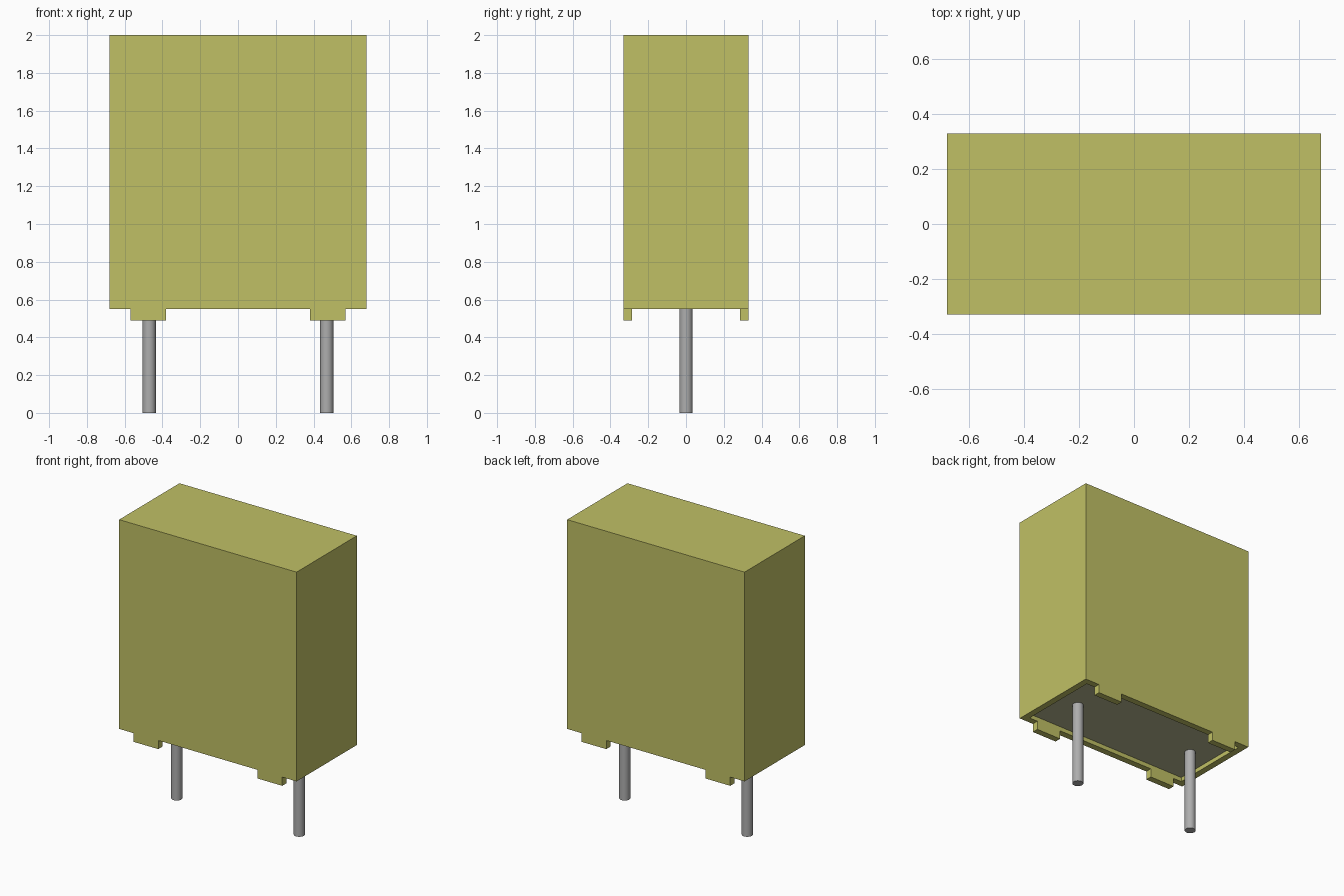
import bpy
import bmesh
import math
from mathutils import Matrix, Vector

cube = bpy.data.objects.get("Cube")
if cube:
    bpy.data.objects.remove(cube, do_unlink=True)

HALF_X, HALF_Y = 0.68, 0.33
BASE_Z, TOP_Z = 0.55, 2.0
WALL, RECESS = 0.045, 0.03
PIN_X, PIN_R = 0.47, 0.035


def make_material(name, color):
    mat = bpy.data.materials.new(name)
    mat.use_nodes = True
    mat.diffuse_color = color
    bsdf = next(n for n in mat.node_tree.nodes if n.type == "BSDF_PRINCIPLED")
    bsdf.inputs["Base Color"].default_value = color
    return mat


def add_box(bm, low, high):
    low, high = Vector(low), Vector(high)
    matrix = Matrix.Translation((low + high) / 2) @ Matrix.Diagonal((*(high - low), 1))
    bmesh.ops.create_cube(bm, size=1, matrix=matrix)


def finish(bm, name, *materials):
    mesh = bpy.data.meshes.new(name)
    bm.to_mesh(mesh)
    bm.free()
    for mat in materials:
        mesh.materials.append(mat)
    obj = bpy.data.objects.new(name, mesh)
    bpy.context.collection.objects.link(obj)
    return obj


yellow = make_material("olive yellow case", (0.53, 0.53, 0.13, 1))
filler = make_material("pale grey filler", (0.47, 0.47, 0.28, 1))
metal = make_material("grey metal", (0.42, 0.42, 0.42, 1))

# Case with a shallow filled recess underneath
bm = bmesh.new()
add_box(bm, (-HALF_X, -HALF_Y, BASE_Z), (HALF_X, HALF_Y, TOP_Z))
bm.normal_update()
floor = min(bm.faces, key=lambda f: f.calc_center_median().z)
bmesh.ops.inset_region(bm, faces=[floor], thickness=WALL, use_even_offset=True)
bmesh.ops.inset_individual(bm, faces=[floor], thickness=0, depth=-RECESS)
floor.material_index = 1
finish(bm, "case", yellow, filler)

for side, sx in (("left", 1), ("right", -1)):
    # Standoff feet under the long walls
    for end, sy in (("front", -1), ("back", 1)):
        bm = bmesh.new()
        xs = sorted((sx * 0.38, sx * 0.57))
        ys = sorted((sy * (HALF_Y - WALL), sy * HALF_Y))
        add_box(bm, (xs[0], ys[0], 0.49), (xs[1], ys[1], BASE_Z))
        finish(bm, f"{end}_{side}_foot", yellow)

    # Round lead
    bm = bmesh.new()
    height = BASE_Z + RECESS
    bmesh.ops.create_cone(bm, cap_ends=True, segments=32, radius1=PIN_R, radius2=PIN_R,
                          depth=height, matrix=Matrix.Translation((sx * PIN_X, 0, height / 2)))
    pin = finish(bm, f"{side}_lead", metal)
    bpy.ops.object.select_all(action="DESELECT")
    pin.select_set(True)
    bpy.context.view_layer.objects.active = pin
    bpy.ops.object.shade_smooth_by_angle(angle=math.radians(35))
